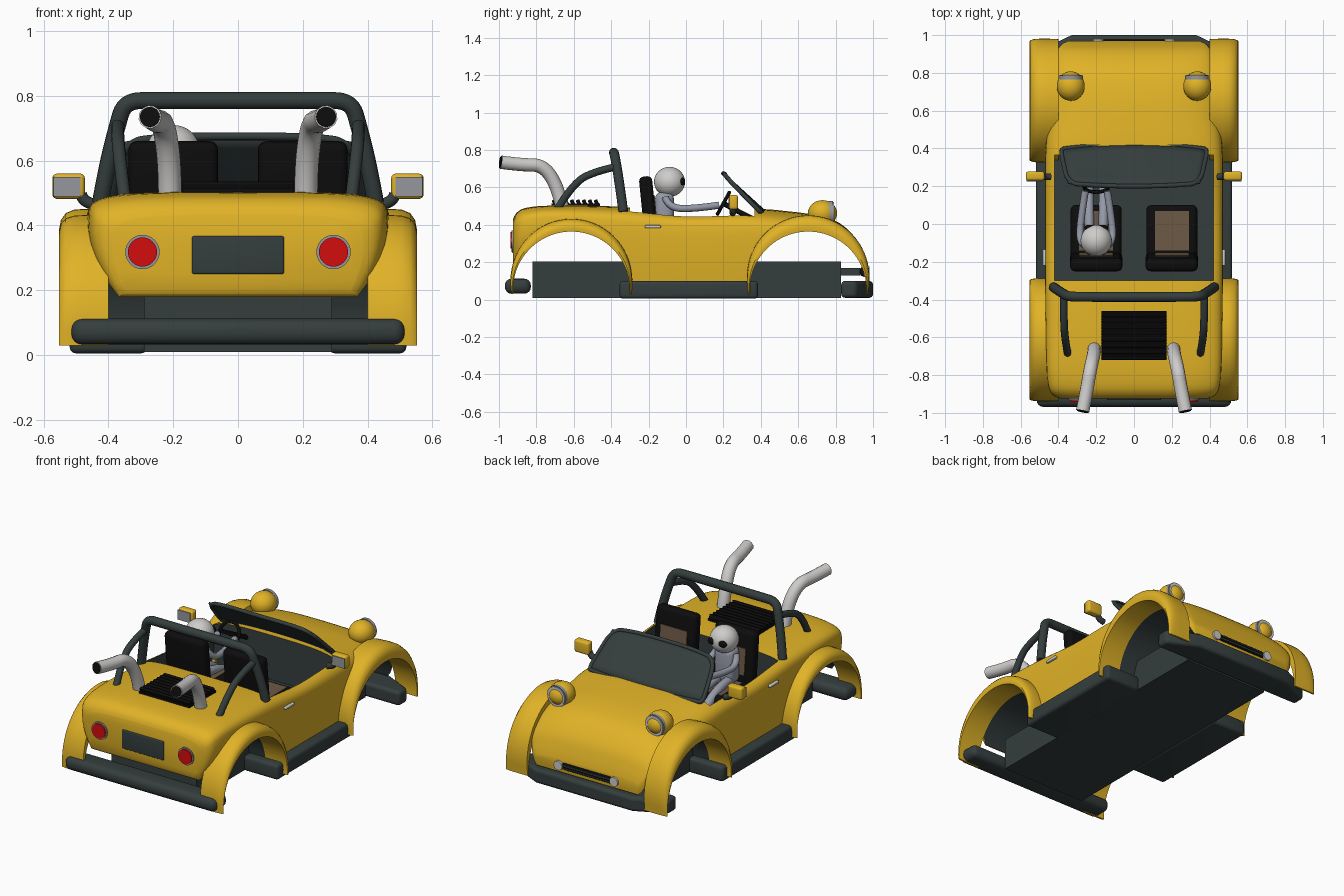
import bpy, bmesh, math
from mathutils import Vector

old = bpy.data.objects.get("Cube")
if old:
    bpy.data.objects.remove(old)


def material(name, r, g, b):
    m = bpy.data.materials.new(name)
    m.use_nodes = True
    m.diffuse_color = (r, g, b, 1)
    m.node_tree.nodes["Principled BSDF"].inputs["Base Color"].default_value = (r, g, b, 1)
    return m


yellow = material("yellow paint", .75, .45, .02)
dark = material("dark trim", .035, .047, .047)
black = material("black", .004, .004, .004)
pale = material("pale grey", .62, .61, .6)
silver = material("silver", .3, .31, .34)
red = material("red", .65, .004, .004)
tan = material("tan", .15, .1, .06)
cloth = material("grey cloth", .3, .32, .39)


def finish(ob, name, mat, angle=35):
    ob.name = name
    ob.data.materials.clear()
    ob.data.materials.append(mat)
    smooth(ob, angle)
    return ob


def smooth(ob, angle=35):
    bpy.ops.object.select_all(action='DESELECT')
    ob.select_set(True)
    bpy.context.view_layer.objects.active = ob
    bpy.ops.object.shade_smooth_by_angle(angle=math.radians(angle))


def apply_mod(ob, mod):
    bpy.context.view_layer.objects.active = ob
    bpy.ops.object.modifier_apply(modifier=mod.name)


def bevel(ob, width):
    m = ob.modifiers.new("round", 'BEVEL')
    m.width, m.segments = width, 4
    apply_mod(ob, m)


def box(name, mat, lo, hi, round_=0, rot=0):
    lo, hi = Vector(lo), Vector(hi)
    bpy.ops.mesh.primitive_cube_add(size=1, location=(lo + hi) / 2, rotation=(rot, 0, 0))
    ob = bpy.context.object
    ob.scale = hi - lo
    bpy.ops.object.transform_apply(location=False, rotation=False, scale=True)
    if round_:
        bevel(ob, round_)
    return finish(ob, name, mat)


def disc(name, mat, centre, radius, depth, axis, sides=32):
    rot = Vector(axis).to_track_quat('Z', 'Y').to_euler()
    bpy.ops.mesh.primitive_cylinder_add(vertices=sides, radius=radius, depth=depth,
                                        location=centre, rotation=rot)
    return finish(bpy.context.object, name, mat)


def ball(name, mat, centre, size):
    bpy.ops.mesh.primitive_uv_sphere_add(segments=32, ring_count=16, radius=1, location=centre)
    bpy.context.object.scale = size
    return finish(bpy.context.object, name, mat, 60)


def tube(name, mat, points, radius, cyclic=False):
    cu = bpy.data.curves.new(name, 'CURVE')
    cu.dimensions = '3D'
    cu.bevel_depth, cu.bevel_resolution, cu.use_fill_caps = radius, 4, True
    sp = cu.splines.new('NURBS')
    sp.points.add(len(points) - 1)
    for p, co in zip(sp.points, points):
        p.co = (*co, 1)
    sp.order_u, sp.use_endpoint_u, sp.use_cyclic_u = 3, not cyclic, cyclic
    sp.resolution_u = 8
    ob = bpy.data.objects.new(name, cu)
    bpy.context.collection.objects.link(ob)
    bpy.ops.object.select_all(action='DESELECT')
    ob.select_set(True)
    bpy.context.view_layer.objects.active = ob
    bpy.ops.object.convert(target='MESH')
    return finish(bpy.context.object, name, mat, 50)


def loft(name, mat, rings, closed=True):
    """Skin a list of rings of points; closed rings also get end caps."""
    bm = bmesh.new()
    vs = [[bm.verts.new(p) for p in r] for r in rings]
    n = len(vs[0])
    for a, b in zip(vs, vs[1:]):
        for i in range(n if closed else n - 1):
            j = (i + 1) % n
            bm.faces.new((a[i], a[j], b[j], b[i]))
    if closed:
        bm.faces.new(vs[0])
        bm.faces.new(vs[-1])
    bmesh.ops.recalc_face_normals(bm, faces=bm.faces)
    me = bpy.data.meshes.new(name)
    bm.to_mesh(me)
    bm.free()
    ob = bpy.data.objects.new(name, me)
    bpy.context.collection.objects.link(ob)
    return finish(ob, name, mat)


# Body shell: y, half width, top, bottom, bottom width ratio, squareness
stations = [(-.925, .385, .43, .2, .9, 4), (-.905, .43, .465, .18, .85, 4),
            (-.85, .455, .492, .18, .82, 4.5), (-.7, .465, .503, .18, .85, 5),
            (-.35, .47, .497, .1, .96, 5), (0, .47, .465, .09, .97, 5),
            (.35, .47, .485, .09, .97, 3.6), (.55, .455, .472, .1, .97, 3), (.7, .445, .45, .1, .97, 3),
            (.82, .43, .41, .1, .97, 3), (.91, .41, .325, .1, .96, 3.2),
            (.95, .385, .24, .1, .96, 3.5), (.968, .35, .18, .11, .95, 4)]


def blend(a, b, c, d, t):
    return [.5 * (2 * q + (r - p) * t + (2 * p - 5 * q + 4 * r - s) * t * t
                  + (3 * q - p - 3 * r + s) * t ** 3) for p, q, r, s in zip(a, b, c, d)]


def section(y, w, top, bottom, ratio, n):
    mid = bottom + .65 * (top - bottom)
    half = []
    for i in range(13):
        a = math.pi / 2 * (1 - i / 12)
        half.append((w * max(0, math.cos(a)) ** (2 / n), mid + (top - mid) * max(0, math.sin(a)) ** (2 / n)))
    half[0] = (0, top)
    for i in range(1, 6):
        t = i / 5
        half.append((w * (ratio + (1 - ratio) * (1 - t * t)), mid + (bottom - mid) * t))
    return [(x, y, z) for x, z in half] + [(-x, y, z) for x, z in half[:0:-1]]


padded = [stations[0]] + stations + [stations[-1]]
rings = [section(*blend(*padded[i:i + 4], k / 4)) for i in range(len(stations) - 1) for k in range(4)]
rings.append(section(*stations[-1]))
body = loft("body_shell", yellow, rings)

# Wheel openings and cockpit are cut out and lined in dark trim
WHEELS, RADIUS, AXLE = (-.613, .653), .314, .052
cutters = [disc("wheel_cutter", dark, (0, y, AXLE), RADIUS, 1.4, (1, 0, 0), 64) for y in WHEELS]
cutters.append(box("cockpit_cutter", dark, (-.42, -.3, .21), (.42, .365, .9)))
for c in cutters:
    m = body.modifiers.new("cut", 'BOOLEAN')
    m.operation, m.solver, m.object = 'DIFFERENCE', 'EXACT', c
    m.material_mode = 'TRANSFER'
    apply_mod(body, m)
    bpy.data.objects.remove(c)
smooth(body)

# Flared fenders: a crescent swept over each wheel
for y, label, crown in zip(WHEELS, ("rear", "front"), (.056, .075)):
    for s, side in ((1, "left"), (-1, "right")):
        rings = []
        for i in range(41):
            a = math.radians(-4 + 188 * i / 40)
            h = .012 + crown * max(0, math.sin(a)) ** 1.2
            prof = [(.4, 0), (.548, 0), (.552, h * .3), (.547, h * .6), (.532, h * .85),
                    (.505, h * .98), (.47, h), (.4, h * .95)]
            rings.append([(s * x, y + (RADIUS - .002 + r) * math.cos(a),
                           AXLE + (RADIUS - .002 + r) * math.sin(a)) for x, r in prof])
        loft(f"{label}_fender_{side}", yellow, rings)

# Chassis, sills and bumpers
box("chassis", dark, (-.29, -.82, .01), (.29, .83, .205))
for s, side in ((1, "left"), (-1, "right")):
    box(f"sill_{side}", dark, (min(s * .28, s * .52), -.355, .005), (max(s * .28, s * .52), .385, .1), .02)
box("rear_bumper", dark, (-.515, -.968, .032), (.515, -.83, .112), .034)
outline = [(.33, 1), (.52, .91), (.52, .83), (-.52, .83), (-.52, .91), (-.33, 1)]
bevel(loft("front_bumper", dark, [[(x, y, z) for x, y in outline] for z in (.01, .1)]), .02)

# Nose grille with lamps
box("grille_housing", dark, (-.25, .83, .13), (.25, .93, .17))
box("grille_slot", black, (-.17, .93, .125), (.17, .974, .175), .015)
for z in (.14, .158):
    box("grille_bar", dark, (-.16, .95, z - .004), (.16, .979, z + .004))
for s, side in ((1, "left"), (-1, "right")):
    disc(f"fog_lamp_{side}", pale, (s * .19, .965, .15), .028, .03, (0, 1, 0))
    # Headlights
    ball(f"headlight_pod_{side}", yellow, (s * .335, .73, .462), (.074, .078, .07))
    disc(f"headlight_rim_{side}", silver, (s * .335, .775, .464), .064, .02, (0, 1, 0))
    disc(f"headlight_lens_{side}", pale, (s * .335, .781, .464), .058, .018, (0, 1, 0))
    # Tail lamps
    disc(f"tail_rim_{side}", silver, (s * .295, -.92, .318), .053, .025, (0, 1, 0))
    disc(f"tail_lamp_{side}", red, (s * .295, -.926, .318), .045, .025, (0, 1, 0))
    # Door handle and wing mirror
    box(f"door_handle_{side}", pale, (s * .474 - .01, -.22, .382), (s * .474 + .01, -.135, .398), .005)
    tube(f"mirror_stalk_{side}", dark, [(s * .44, .25, .465), (s * .48, .25, .47), (s * .485, .25, .5)], .018)
    box(f"mirror_{side}", yellow, (s * .523 - .05, .23, .482), (s * .523 + .05, .278, .56), .014)
    box(f"mirror_glass_{side}", silver, (s * .528 - .042, .226, .49), (s * .528 + .042, .232, .55))
    # Exhaust pipe with a dark mouth
    tube(f"exhaust_{side}", pale, [(s * .21, -.66, .48), (s * .21, -.68, .59), (s * .23, -.76, .72),
                                   (s * .25, -.88, .72), (s * .272, -.99, .735)], .036)
    disc(f"exhaust_mouth_{side}", black, (s * .272, -.991, .735), .031, .006, (s * .2, -1, .13))
    # Roll bar brace
    tube(f"roll_brace_{side}", dark, [(s * .372, -.375, .71), (s * .372, -.47, .69),
                                      (s * .368, -.6, .63), (s * .35, -.69, .48)], .02)
box("number_plate", dark, (-.142, -.932, .25), (.142, -.915, .367), .006)

# Roll hoop
half = [(.425, -.335, .47), (.405, -.35, .58), (.375, -.368, .7), (.35, -.384, .785), (.25, -.386, .786)]
tube("roll_hoop", dark, half + [(-x, y, z) for x, y, z in half[::-1]], .026)

# Engine louvres
box("engine_vent", black, (-.172, -.72, .48), (.172, -.46, .515))
for i in range(8):
    y = -.703 + i * .032
    box("vent_slat", black, (-.172, y - .01, .505), (.172, y + .01, .535), .004, .4)


# Windscreen: curved sheet with a tubular frame
def screen(u, v):
    x = u * (.39 - .04 * v)
    return (x, .425 - .225 * v - .03 * u * u * (1 - v) + .015 * u * u * v,
            .47 + .205 * v - .02 * u ** 4 * v)


steps = [i / 10 - 1 for i in range(21)]
glass = loft("windscreen", dark, [[screen(u, v / 6) for u in steps] for v in range(7)], False)
mod = glass.modifiers.new("thick", 'SOLIDIFY')
mod.thickness, mod.offset = .01, 0
apply_mod(glass, mod)
loop = [screen(u, 0) for u in steps] + [screen(1, .5), screen(1, .85)]
loop += [screen(u, 1) for u in steps[-2:0:-1]] + [screen(-1, .85), screen(-1, .5)]
tube("windscreen_frame", dark, loop, .012, True)

# Seats
for s, side in ((1, "left"), (-1, "right")):
    x = s * .2
    box(f"seat_base_{side}", black, (x - .135, -.23, .2), (x + .135, .1, .36), .025)
    box(f"seat_back_{side}", black, (x - .138, -.235, .3), (x + .138, -.165, .66), .025, .1)
    box(f"seat_pad_{side}", tan, (x - .09, -.14, .355), (x + .09, .07, .364))
    box(f"back_pad_{side}", tan, (x - .09, -.169, .4), (x + .09, -.16, .56), 0, .1)

# Steering wheel
bpy.ops.mesh.primitive_torus_add(major_radius=.065, minor_radius=.01, major_segments=32,
                                 minor_segments=10, location=(-.2, .2, .515), rotation=(1.07, 0, 0))
finish(bpy.context.object, "steering_wheel", black, 60)
tube("steering_column", black, [(-.2, .2, .515), (-.2, .28, .47), (-.2, .38, .42)], .014)
box("steering_spoke", black, (-.26, .193, .505), (-.14, .207, .525))

# Driver
box("driver_torso", cloth, (-.265, -.165, .36), (-.135, -.065, .575), .035)
ball("driver_head", pale, (-.2, -.088, .63), (.083, .083, .08))
for s, side in ((1, "left"), (-1, "right")):
    tube(f"driver_arm_{side}", cloth, [(-.2 + s * .065, -.11, .545), (-.2 + s * .09, -.09, .49),
                                       (-.2 + s * .08, .04, .485), (-.2 + s * .058, .175, .505)], .019)
    tube(f"driver_leg_{side}", cloth, [(-.2 + s * .035, -.1, .385), (-.2 + s * .04, .1, .39),
                                       (-.2 + s * .04, .2, .24)], .026)
    ball(f"sunglass_{side}", black, (-.2 + s * .034, -.02, .632), (.03, .016, .021))
